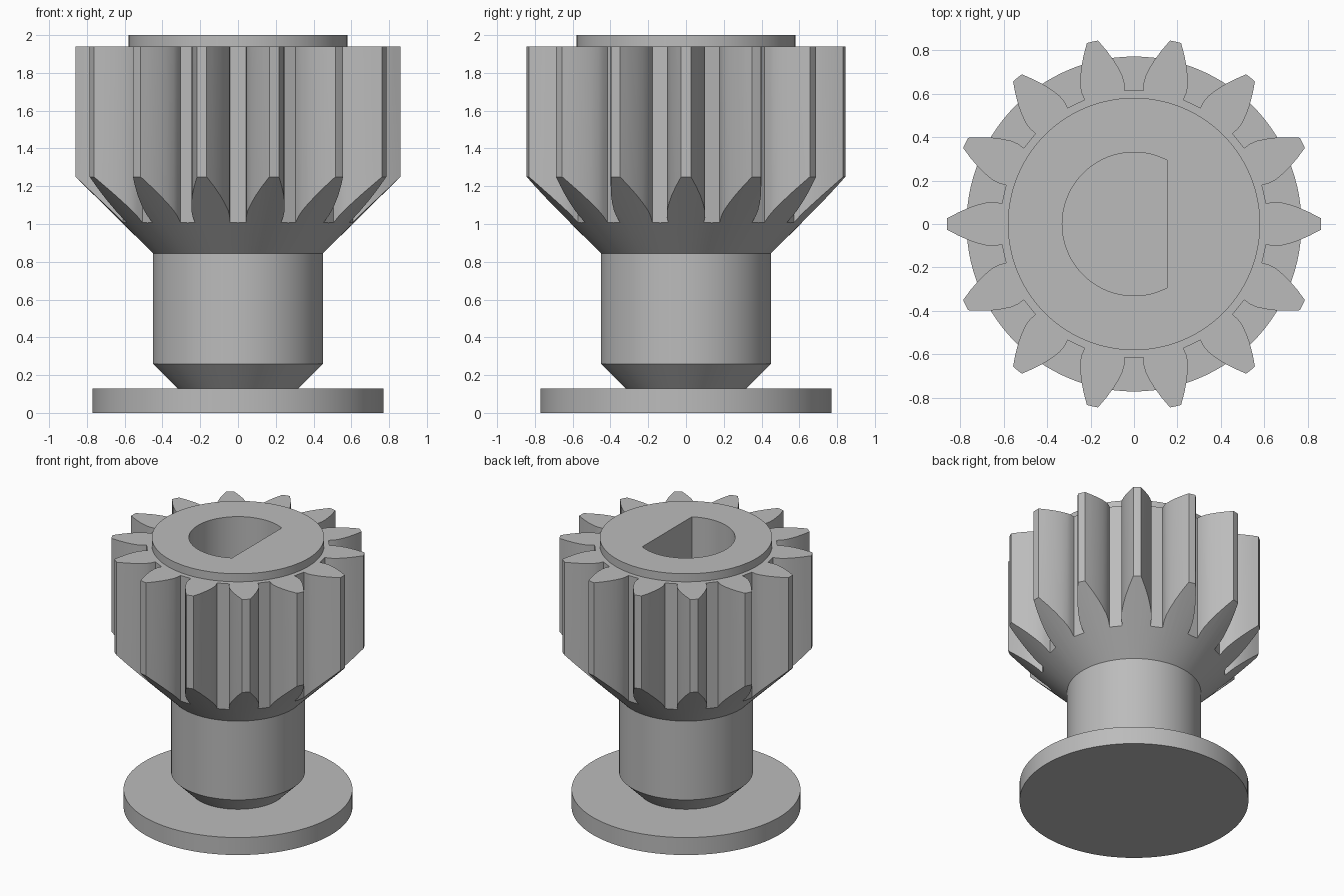
import bpy, bmesh
from math import sin, cos, asin, pi, radians

if "Cube" in bpy.data.objects:
    bpy.data.objects.remove(bpy.data.objects["Cube"], do_unlink=True)

TEETH = 14
SEGMENTS = TEETH * 8

grey = bpy.data.materials.new("plain grey")
grey.use_nodes = True
grey.diffuse_color = (0.5, 0.5, 0.5, 1)
grey.node_tree.nodes["Principled BSDF"].inputs["Base Color"].default_value = grey.diffuse_color


def make_object(name, bm):
    bmesh.ops.recalc_face_normals(bm, faces=bm.faces)
    mesh = bpy.data.meshes.new(name)
    bm.to_mesh(mesh)
    bm.free()
    mesh.materials.append(grey)
    obj = bpy.data.objects.new(name, mesh)
    bpy.context.collection.objects.link(obj)
    return obj


def lathe(name, profile):
    """Closed solid turned around z from (radius, height) pairs."""
    bm = bmesh.new()
    angles = [2 * pi * i / SEGMENTS for i in range(SEGMENTS)]
    rings = [[bm.verts.new((r * cos(a), r * sin(a), z)) for a in angles] for r, z in profile]
    for low, high in zip(rings, rings[1:]):
        for i in range(SEGMENTS):
            j = (i + 1) % SEGMENTS
            bm.faces.new((low[i], low[j], high[j], high[i]))
    bm.faces.new(rings[0])
    bm.faces.new(rings[-1])
    return make_object(name, bm)


def prism(bm, outline, bottom, top):
    low = [bm.verts.new((x, y, bottom)) for x, y in outline]
    high = [bm.verts.new((x, y, top)) for x, y in outline]
    bm.faces.new(low)
    bm.faces.new(high)
    for i in range(len(low)):
        j = (i + 1) % len(low)
        bm.faces.new((low[i], low[j], high[j], high[i]))


def cut(target, cutter):
    cutter.hide_render = True
    mod = target.modifiers.new("cut", "BOOLEAN")
    mod.operation = "DIFFERENCE"
    mod.solver = "EXACT"
    mod.object = cutter
    bpy.context.view_layer.objects.active = target
    bpy.ops.object.modifier_apply(modifier=mod.name)
    bpy.data.objects.remove(cutter, do_unlink=True)


def smooth(obj):
    bpy.ops.object.select_all(action="DESELECT")
    obj.select_set(True)
    bpy.context.view_layer.objects.active = obj
    bpy.ops.object.shade_smooth_by_angle(angle=radians(28))


# Round base plate
base_plate = lathe("base_plate", [(0.77, 0), (0.77, 0.13)])

# Turned blank: chamfered shaft, cone, gear rim and top boss
pinion = lathe("pinion", [(0.32, 0.13), (0.45, 0.26), (0.45, 0.845), (0.86, 1.25),
                          (0.86, 1.94), (0.58, 1.94), (0.58, 2.0)])

# Gaps between teeth, from (radius, tooth half width) pairs
flank = [(0.615, 0.095), (0.65, 0.101), (0.68, 0.1), (0.72, 0.09),
         (0.76, 0.076), (0.81, 0.053), (0.86, 0.026), (0.92, 0.026)]
bm = bmesh.new()
for k in range(TEETH):
    middle = 2 * pi * (k + 0.5) / TEETH
    sides = [(r, pi / TEETH - asin(w / r)) for r, w in flank]
    polar = [(r, middle - h) for r, h in sides] + [(r, middle + h) for r, h in reversed(sides)]
    prism(bm, [(r * cos(a), r * sin(a)) for r, a in polar], 0.8, 2.1)
cut(pinion, make_object("gap_cutter", bm))

# D-shaped bore with its flat towards +x
bm = bmesh.new()
bore, flat = 0.33, 0.155
start = pi / 2 - asin(flat / bore)
steps = 48
arc = [start + (2 * pi - 2 * start) * i / steps for i in range(steps + 1)]
prism(bm, [(bore * cos(a), bore * sin(a)) for a in arc], 0.27, 2.1)
cut(pinion, make_object("bore_cutter", bm))

for part in (base_plate, pinion):
    smooth(part)
